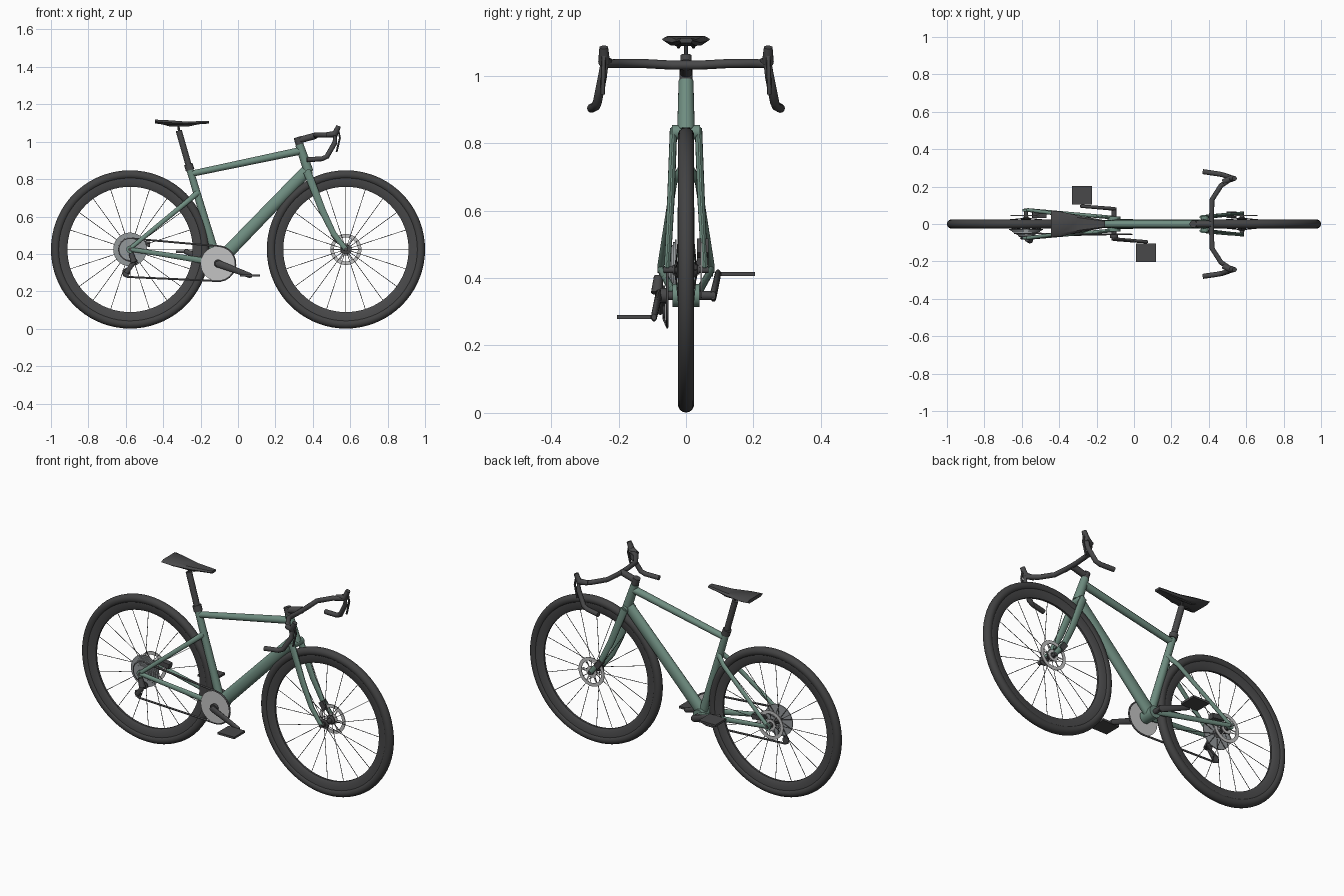
import bpy, bmesh, math
from mathutils import Vector, Matrix

cube = bpy.data.objects.get("Cube")
if cube:
    bpy.data.objects.remove(cube, do_unlink=True)


def material(name, red, green, blue):
    mat = bpy.data.materials.new(name)
    mat.use_nodes = True
    colour = (red, green, blue, 1)
    mat.diffuse_color = colour
    mat.node_tree.nodes["Principled BSDF"].inputs["Base Color"].default_value = colour
    return mat


FRAME_GREEN = material("sage green paint", .16, .27, .22)
DARK = material("dark grey parts", .065, .065, .067)
RUBBER = material("tyre rubber", .055, .055, .056)
SILVER = material("light silver", .55, .55, .55)
STEEL = material("cassette steel", .3, .32, .33)
CHAIN = material("chain grey", .12, .12, .125)


def finish(bm, name, mat):
    """Turn a bmesh into a named object with smooth shading and sharp edges."""
    bmesh.ops.remove_doubles(bm, verts=bm.verts, dist=1e-5)
    bmesh.ops.recalc_face_normals(bm, faces=bm.faces)
    mesh = bpy.data.meshes.new(name)
    bm.to_mesh(mesh)
    bm.free()
    mesh.materials.append(mat)
    mesh.shade_smooth()
    mesh.set_sharp_from_angle(angle=math.radians(35))
    obj = bpy.data.objects.new(name, mesh)
    bpy.context.collection.objects.link(obj)
    return obj


def bridge(bm, rings, cap):
    for low, high in zip(rings, rings[1:]):
        count = len(low)
        for i in range(count):
            j = (i + 1) % count
            bm.faces.new((low[i], low[j], high[j], high[i]))
    if cap:
        bm.faces.new(rings[0])
        bm.faces.new(rings[-1])


def sweep(bm, points, radii, sides=14, loop=False):
    """Tube along a path; each radius is a number or (sideways, upright)."""
    pts = [Vector(p) for p in points]
    if not isinstance(radii, list):
        radii = [radii] * len(pts)
    last, rings, side = len(pts) - 1, [], None
    for i, p in enumerate(pts):
        before, after = (pts[i - 1], pts[(i + 1) % len(pts)]) if loop else (pts[max(i - 1, 0)], pts[min(i + 1, last)])
        along = (after - before).normalized()
        if side is None:
            side = Vector((0, 1, 0)) if abs(along.y) < .7 else Vector((0, 0, 1))
        side = (side - along * side.dot(along)).normalized()
        up = along.cross(side)
        wide, tall = radii[i] if isinstance(radii[i], tuple) else (radii[i], radii[i])
        angles = [math.tau * k / sides for k in range(sides)]
        rings.append([bm.verts.new(p + side * wide * math.cos(a) + up * tall * math.sin(a)) for a in angles])
    if loop:
        rings.append(rings[0])
    bridge(bm, rings, not loop)


def tube(name, points, radii, mat, sides=14, loop=False):
    bm = bmesh.new()
    sweep(bm, points, radii, sides, loop)
    return finish(bm, name, mat)


def lathe(name, profile, x, z, mat, closed=False, steps=40):
    """Revolve (radius, y) points about a sideways axle."""
    bm = bmesh.new()
    rings = []
    for k in range(steps):
        a = math.tau * k / steps
        rings.append([bm.verts.new((x + r * math.cos(a), y, z + r * math.sin(a))) for r, y in profile])
    for k in range(steps):
        here, there = rings[k], rings[(k + 1) % steps]
        for i in range(len(profile) - (not closed)):
            j = (i + 1) % len(profile)
            bm.faces.new((here[i], here[j], there[j], there[i]))
    return finish(bm, name, mat)


def disc(name, x, z, y_near, y_far, radius, mat):
    return lathe(name, [(0, y_near), (radius, y_near), (radius, y_far), (0, y_far)], x, z, mat)


def box(name, centre, size, mat, tilt=0):
    bm = bmesh.new()
    turn = Matrix.Translation(centre) @ Matrix.Rotation(tilt, 4, 'Y') @ Matrix.Diagonal((*size, 1))
    bmesh.ops.create_cube(bm, size=1, matrix=turn)
    return finish(bm, name, mat)


AXLE_X, AXLE_Z = .577, .424
CRANK_X, CRANK_Z = -.107, .348
SIDES = (("left", 1), ("right", -1))

# Wheels with spokes, hubs and brake rotors
for end, x in (("front", AXLE_X), ("rear", -AXLE_X)):
    circle = [math.tau * k / 14 for k in range(14)]
    tyre = [(.399 + .024 * math.cos(a), .024 * math.sin(a)) for a in circle]
    lathe(end + "_tyre", tyre, x, AXLE_Z, RUBBER, True, 72)
    rim = [(.382, -.016), (.352, -.015), (.335, -.006), (.335, .006), (.352, .015), (.382, .016)]
    lathe(end + "_rim", rim, x, AXLE_Z, DARK, True, 72)
    spokes, rotor_arms = bmesh.new(), bmesh.new()
    for k in range(20):
        a = math.tau * k / 20
        flange = .03 * (-1) ** k
        c, s = math.cos(a), math.sin(a)
        sweep(spokes, [(x + .02 * c, flange, AXLE_Z + .02 * s), (x + .34 * c, 0, AXLE_Z + .34 * s)], .0016, 5)
    finish(spokes, end + "_spokes", DARK)
    for k in range(6):
        a = math.tau * k / 6
        c, s = math.cos(a), math.sin(a)
        sweep(rotor_arms, [(x + .02 * c, .045, AXLE_Z + .02 * s), (x + .066 * c, .045, AXLE_Z + .066 * s)], (.0015, .004), 6)
    finish(rotor_arms, end + "_rotor_arms", SILVER)
    for part, outer, inner in (("rotor_ring", .083, .064), ("rotor_carrier", .032, .016)):
        ring = [(outer, .043), (outer, .047), (inner, .047), (inner, .043)]
        lathe(end + "_" + part, ring, x, AXLE_Z, SILVER, True)
    hub = [(0, -.04), (.014, -.04), (.014, -.034), (.026, -.032), (.026, -.027), (.013, -.022)]
    hub += [(r, -y) for r, y in reversed(hub)]
    lathe(end + "_hub", hub, x, AXLE_Z, DARK)
disc("front_axle", AXLE_X, AXLE_Z, -.066, .066, .01, DARK)
disc("rear_axle", -AXLE_X, AXLE_Z, -.084, .084, .01, DARK)

# Main frame tubes
tube("seat_tube", [(CRANK_X, 0, CRANK_Z), (-.26, 0, .86)], [(.022, .024), .019], FRAME_GREEN)
tube("top_tube", [(-.243, 0, .83), (.338, 0, .952)], [(.018, .017), (.021, .021)], FRAME_GREEN)
tube("down_tube", [(-.1, 0, .362), (.365, 0, .842)], [(.026, .036), (.023, .033)], FRAME_GREEN)
tube("head_tube", [(.328, 0, .985), (.378, 0, .838)], [.022, .026], FRAME_GREEN, 20)
disc("bottom_bracket", CRANK_X, CRANK_Z, -.04, .04, .034, FRAME_GREEN)
tube("fork_crown", [(.378, -.042, .832), (.378, .042, .832)], .021, FRAME_GREEN)

# Paired stays and fork legs
for label, s in SIDES:
    tube(label + "_fork_leg", [(.37, s * .037, .84), (.452, s * .045, .63), (.51, s * .051, .51), (AXLE_X, s * .056, AXLE_Z)],
         [(.011, .022), (.011, .019), (.01, .016), (.009, .013)], FRAME_GREEN)
    tube(label + "_seat_stay", [(-.215, s * .01, .728), (-.265, s * .036, .685), (-.57, s * .075, .435)],
         [(.012, .016), (.01, .014), (.01, .011)], FRAME_GREEN)
    tube(label + "_chain_stay", [(-.11, s * .034, .352), (-.3, s * .051, .382), (-.572, s * .075, AXLE_Z)],
         [(.01, .018), (.01, .015), (.01, .012)], FRAME_GREEN)
    disc(label + "_dropout", -AXLE_X, AXLE_Z, s * .068, s * .08, .02, FRAME_GREEN)

# Seat post and saddle
tube("seat_collar", [(-.256, 0, .848), (-.266, 0, .88)], .024, DARK)
tube("seat_post", [(-.262, 0, .868), (-.317, 0, 1.06)], .017, DARK)
tube("saddle_clamp", [(-.315, 0, 1.055), (-.32, 0, 1.095)], .006, DARK, 8)
bm = bmesh.new()
rings = []
for x, half, top, deep in ((-.445, .072, 1.118, .02), (-.39, .066, 1.116, .026), (-.28, .042, 1.108, .02), (-.155, .02, 1.111, .014)):
    outline = [(.75, 0), (1, -.5), (.7, -1)]
    outline += [(-w, h) for w, h in reversed(outline)]
    rings.append([bm.verts.new((x, half * w, top + deep * h)) for w, h in outline])
bridge(bm, rings, True)
finish(bm, "saddle", DARK)
for label, s in SIDES:
    tube(label + "_saddle_rail", [(-.41, s * .03, 1.098), (-.36, s * .023, 1.084), (-.27, s * .022, 1.084), (-.19, s * .01, 1.102)], .004, DARK, 8)

# Stem and drop handlebar
tube("headset_spacers", [(.331, 0, .978), (.316, 0, 1.024)], .02, DARK)
tube("stem", [(.315, 0, 1.005), (.415, 0, 1.032)], .018, DARK)
half_bar = [(.415, .04, 1.031), (.417, .13, 1.036), (.465, .205, 1.036), (.52, .242, 1.034),
            (.518, .248, .995), (.475, .263, .92), (.45, .268, .909), (.368, .28, .903)]
bar = [(x, -y, z) for x, y, z in reversed(half_bar)] + half_bar
tube("handlebar", bar, .0135, DARK)
for label, s in SIDES:
    tube(label + "_brake_hood", [(.475, s * .225, 1.037), (.52, s * .243, 1.042), (.538, s * .244, 1.084)], [.014, .018, .013], DARK)
    tube(label + "_brake_lever", [(.537, s * .244, 1.06), (.545, s * .245, 1.02), (.527, s * .247, .945)], (.007, .005), DARK, 8)

# Cranks and pedals
disc("crank_spindle", CRANK_X, CRANK_Z, -.088, .088, .014, DARK)
disc("chainring", CRANK_X, CRANK_Z, -.058, -.053, .093, SILVER)
disc("chainring_spider", CRANK_X, CRANK_Z, -.075, -.058, .022, DARK)
for label, s in SIDES:
    tip_x, tip_z = CRANK_X - s * .172, CRANK_Z + s * .064
    tube(label + "_crank_arm", [(CRANK_X - s * -.012, s * .08, CRANK_Z), (CRANK_X, s * .081, CRANK_Z), (tip_x, s * .095, tip_z), (tip_x - s * .01, s * .095, tip_z)],
         [(.008, .012), (.01, .02), (.009, .014), (.007, .009)], DARK)
    tube(label + "_pedal_axle", [(tip_x, s * .09, tip_z), (tip_x, s * .15, tip_z)], .005, DARK, 8)
    box(label + "_pedal", (tip_x, s * .154, tip_z), (.107, .1, .012), DARK)

# Cassette as stepped cogs, then the derailleur
cogs = [(0, -.028)]
for k in range(7):
    cogs += [(.09 - .008 * k, -.028 - .005 * k), (.09 - .008 * k, -.033 - .005 * k)]
cogs.append((0, cogs[-1][1]))
lathe("cassette", cogs, -AXLE_X, AXLE_Z, STEEL)
tube("derailleur_body", [(-.572, -.082, .405), (-.556, -.086, .355)], [.013, .018], DARK)
tube("derailleur_cage", [(-.556, -.076, .358), (-.598, -.076, .298)], (.008, .013), DARK)
for label, x, z in (("upper", -.556, .358), ("lower", -.598, .298)):
    disc(label + "_pulley", x, z, -.068, -.062, .02, DARK)

# Chain around ring, cassette and pulleys
path = [(-.592, -.065, .277)]
for k in range(13):
    a = math.radians(-95 + 15 * k)
    path.append((CRANK_X + .093 * math.cos(a), -.0555, CRANK_Z + .093 * math.sin(a)))
for k in range(9):
    a = math.radians(75 + 22 * k)
    path.append((-AXLE_X + .06 * math.cos(a), -.05, AXLE_Z + .06 * math.sin(a)))
path += [(-.536, -.06, .352), (-.57, -.063, .335), (-.613, -.065, .31), (-.61, -.065, .284)]
tube("chain", path, (.004, .006), CHAIN, 6, True)

# Disc brake calipers
box("front_caliper", (.522, .05, .488), (.03, .034, .05), DARK, math.radians(-35))
box("rear_caliper", (-.507, .05, .456), (.075, .034, .028), DARK, math.radians(8))
